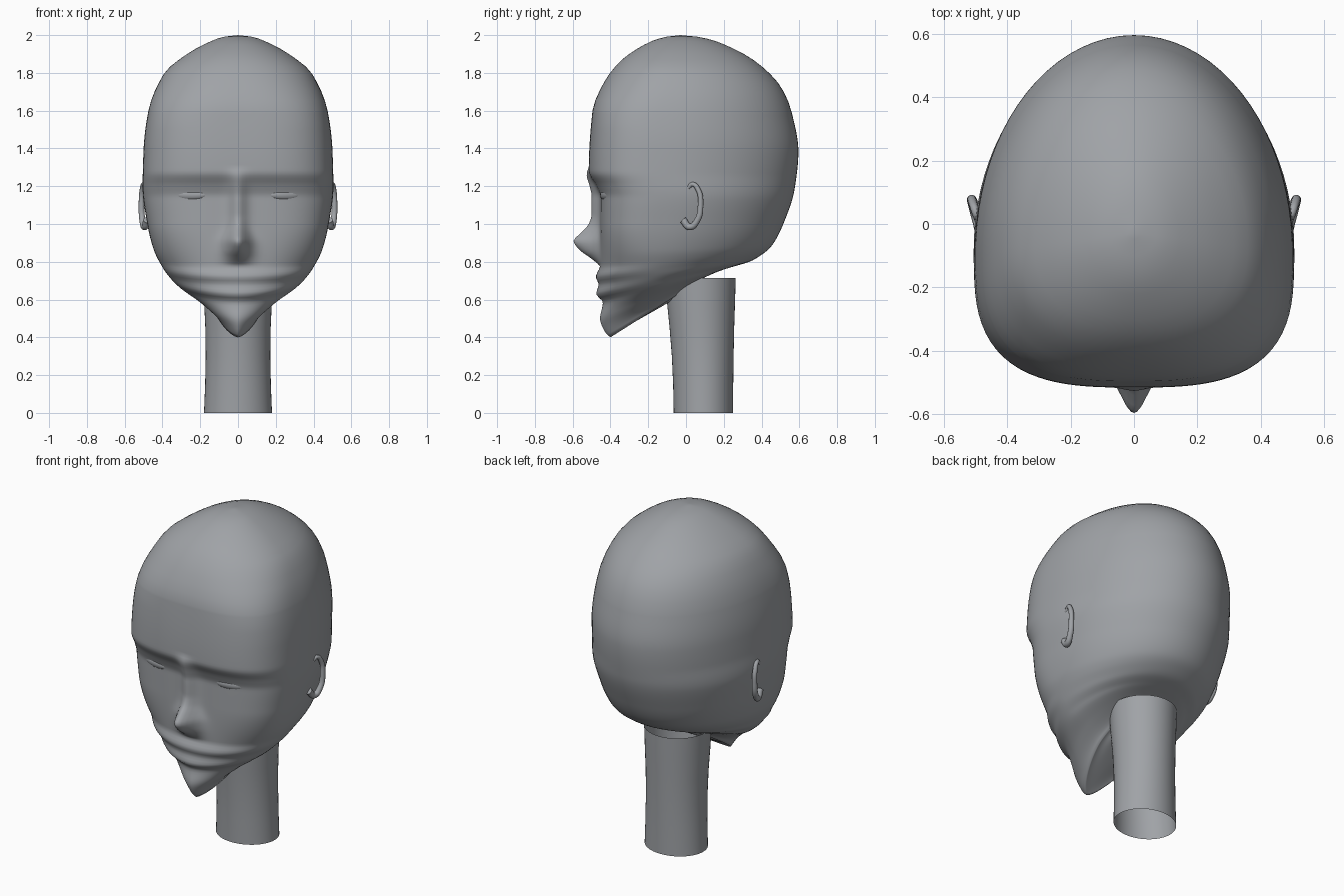
import bpy, bmesh, math
from mathutils import Vector

cube = bpy.data.objects.get("Cube")
if cube:
    bpy.data.objects.remove(cube)

# One matte grey for the whole bust
grey = bpy.data.materials.new("matte grey")
grey.use_nodes = True
color = (0.35, 0.365, 0.385, 1)
grey.diffuse_color = color
grey.node_tree.nodes["Principled BSDF"].inputs["Base Color"].default_value = color


def smooth_table(keys):
    """Return a smooth curve through (level, value) keys listed from top to bottom."""
    keys = sorted(keys)

    def slope(i):
        if i == 0 or i == len(keys) - 1:
            j = max(i, 1)
            return (keys[j][1] - keys[j - 1][1]) / (keys[j][0] - keys[j - 1][0])
        left = (keys[i][1] - keys[i - 1][1]) / (keys[i][0] - keys[i - 1][0])
        right = (keys[i + 1][1] - keys[i][1]) / (keys[i + 1][0] - keys[i][0])
        # Harmonic mean keeps the curve free of overshoot
        return 0 if left * right <= 0 else 2 * left * right / (left + right)

    def evaluate(level):
        level = min(max(level, keys[0][0]), keys[-1][0])
        i = 0
        while i < len(keys) - 2 and level > keys[i + 1][0]:
            i += 1
        (a, va), (b, vb) = keys[i], keys[i + 1]
        span = b - a
        t = (level - a) / span
        blend = t * t * (3 - 2 * t)
        start = t * (1 - t) * (1 - t) * span * slope(i)
        end = t * t * (t - 1) * span * slope(i + 1)
        return va + (vb - va) * blend + start + end

    return evaluate


def add_object(name, data):
    obj = bpy.data.objects.new(name, data)
    bpy.context.scene.collection.objects.link(obj)
    data.materials.append(grey)
    return obj


def loft(name, rings, cap_end=False):
    """Skin a list of closed rings that have equal point counts."""
    bm = bmesh.new()
    loops = [[bm.verts.new(p) for p in ring] for ring in rings]
    count = len(loops[0])
    for upper, lower in zip(loops, loops[1:]):
        for i in range(count):
            j = (i + 1) % count
            bm.faces.new((upper[i], upper[j], lower[j], lower[i]))
    if cap_end:
        bm.faces.new(loops[-1])
    bmesh.ops.remove_doubles(bm, verts=bm.verts, dist=0.00001)
    bmesh.ops.recalc_face_normals(bm, faces=bm.faces)
    for face in bm.faces:
        face.smooth = True
    mesh = bpy.data.meshes.new(name)
    bm.to_mesh(mesh)
    bm.free()
    return add_object(name, mesh)


# Head contours, keyed by the height of each ring at the face;
# levels under the chin curl back up towards the neck
CHIN = 0.4
face_y = smooth_table([
    (2, -.03), (1.99, -.11), (1.96, -.2), (1.85, -.36), (1.72, -.45), (1.6, -.495),
    (1.28, -.515), (1.2, -.475), (1.14, -.455), (.9, -.455), (.78, -.455), (.72, -.477),
    (.68, -.463), (.63, -.475), (.585, -.44), (.5, -.455), (.43, -.43), (.4, -.4), (.2, -.1)])
back_y = smooth_table([
    (2, -.03), (1.99, .07), (1.96, .18), (1.85, .385), (1.72, .51), (1.6, .56), (1.4, .595),
    (1.2, .575), (1, .515), (.85, .45), (.75, .39), (.6, .27), (.5, .2), (.4, .12), (.2, .02)])
back_z = smooth_table([
    (2, 2), (1, 1), (.85, .88), (.75, .83), (.68, .8), (.6, .78), (.5, .76), (.4, .73), (.2, .65)])
half_width = smooth_table([
    (2, 0), (1.99, .08), (1.96, .16), (1.9, .27), (1.8, .39), (1.6, .475), (1.4, .5),
    (1.2, .505), (1, .48), (.85, .445), (.75, .405), (.68, .37), (.6, .32), (.5, .23),
    (.4, .13), (.2, .07)])
squareness = smooth_table([
    (2, 2), (1.8, 2.3), (1.5, 3), (1, 3), (.8, 2.4), (.7, 2.1), (.6, 1.8), (.4, 1.5), (.2, 2)])
widest = smooth_table([(2, .4), (.9, .37), (.6, .45), (.5, .52), (.2, .5)])
nose_depth = smooth_table([
    (1.3, 0), (1.2, .035), (1.12, .045), (1.05, .045), (1, .06), (.95, .105), (.91, .14),
    (.86, .105), (.82, .05), (.78, 0)])
nose_width = smooth_table([(1.2, .045), (1, .045), (.9, .06), (.8, .07)])

COLUMNS = 96


def head_ring(level):
    front, back = face_y(level), back_y(level)
    front_z = level if level >= CHIN else CHIN + (CHIN - level) * 0.9
    rear_z = back_z(level)
    center = front + widest(level) * (back - front)
    ring = []
    for i in range(COLUMNS):
        # Columns are packed closer together around the face
        u = 2 * i / COLUMNS - 1
        angle = math.copysign(math.pi * abs(u) ** 1.3, u)
        s, c = math.sin(angle), math.cos(angle)
        power = squareness(level) if c > 0 else 2
        radius = (abs(s) ** power + abs(c) ** power) ** (-1 / power)
        x = half_width(level) * radius * s
        y = center - radius * c * ((center - front) if c > 0 else (back - center))
        t = (y - front) / max(back - front, 0.001)
        z = front_z + (rear_z - front_z) * t
        if c > 0:
            y -= nose_depth(level) * math.exp(-(x / nose_width(level)) ** 2)
        ring.append((x, y, z))
    return ring


levels = [2 - 0.4 * (i / 14) ** 2 for i in range(15)]
levels += [1.6 - 0.015 * i for i in range(1, 81)]
levels += [CHIN - 0.01 * i for i in range(1, 21)]
loft("head", [head_ring(level) for level in levels], cap_end=True)

# Neck: open tube that widens towards the skull
neck_rings = []
for z, front, back, half in [(0, -.065, .25, .18), (.15, -.068, .25, .174), (.3, -.075, .252, .171),
                             (.45, -.087, .255, .173), (.6, -.102, .26, .18), (.715, -.11, .263, .184)]:
    ring = []
    for i in range(48):
        angle = math.tau * i / 48
        y = (front + back) / 2 + (back - front) / 2 * math.sin(angle)
        ring.append((half * math.cos(angle), y, z))
    neck_rings.append(ring)
loft("neck", neck_rings)

for label, side in (("left", 1), ("right", -1)):
    # Eye: shallow almond resting in the socket
    bm = bmesh.new()
    bmesh.ops.create_uvsphere(bm, u_segments=24, v_segments=12, radius=1)
    for face in bm.faces:
        face.smooth = True
    mesh = bpy.data.meshes.new(label + "_eye")
    bm.to_mesh(mesh)
    bm.free()
    eye = add_object(label + "_eye", mesh)
    eye.scale = (0.09, 0.024, 0.03)
    eye.location = (side * 0.25, -0.422, 1.155)
    eye.rotation_euler = (0, 0, side * 0.25)

    # Ear: hooked rim that leans away from the skull
    curve = bpy.data.curves.new(label + "_ear", "CURVE")
    curve.dimensions = "3D"
    curve.bevel_depth = 0.015
    curve.bevel_resolution = 4
    curve.use_fill_caps = True
    path = [(.01, 1.19), (.035, 1.21), (.065, 1.18), (.077, 1.1), (.06, 1.02), (.02, .985), (-.015, 1.02)]
    spline = curve.splines.new("BEZIER")
    spline.bezier_points.add(len(path) - 1)
    for i, (point, (y, z)) in enumerate(zip(spline.bezier_points, path)):
        point.co = Vector((side * (0.488 + 0.3 * y), y, z))
        point.handle_left_type = point.handle_right_type = "AUTO"
        point.radius = 0.7 + 0.1 * i
    add_object(label + "_ear", curve)
